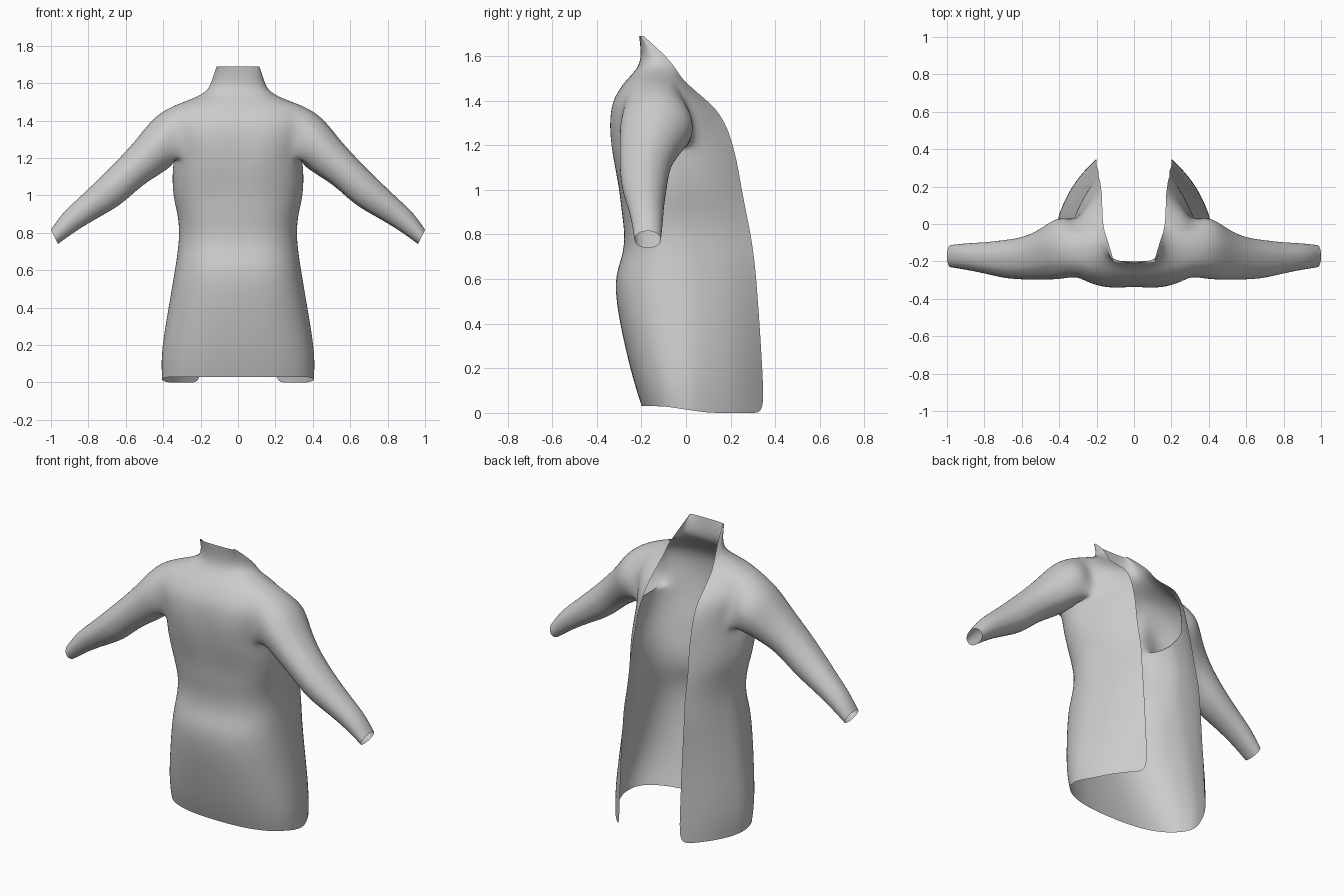
import bpy, bmesh, math
from mathutils import Vector

cube = bpy.data.objects.get("Cube")
if cube:
    bpy.data.objects.remove(cube, do_unlink=True)

cloth = bpy.data.materials.new("light grey cloth")
cloth.use_nodes = True
GREY = (0.6, 0.6, 0.6, 1)
cloth.diffuse_color = GREY
cloth.node_tree.nodes["Principled BSDF"].inputs["Base Color"].default_value = GREY

# Horizontal slices: height, front y, half width, side y, open edge y, open edge x
SLICES = [
    (0, -.2, .41, .02, .35, .2),
    (.15, -.24, .418, .02, .345, .2),
    (.4, -.3, .375, .01, .33, .2),
    (.6, -.328, .34, 0, .315, .2),
    (.7, -.285, .325, -.01, .305, .2),
    (.8, -.275, .315, -.02, .29, .19),
    (.9, -.29, .325, -.04, .27, .19),
    (1, -.3, .352, -.05, .25, .19),
    (1.12, -.33, .355, -.08, .23, .18),
    (1.2, -.345, .345, -.1, .21, .18),
    (1.28, -.352, .36, -.12, .185, .175),
    (1.36, -.345, .385, -.13, .14, .17),
    (1.42, -.325, .385, -.13, .07, .17),
    (1.48, -.28, .35, -.125, 0, .165),
    (1.51, -.25, .26, -.12, -.025, .16),
    (1.55, -.215, .17, -.11, -.05, .155),
    (1.6, -.2, .143, -.12, -.09, .14),
    (1.69, -.21, .115, -.2, -.19, .11),
]
# Sleeve rings: top x, top z, bottom x, bottom z, front y, back y
SLEEVE = [
    (.45, 1.42, .34, 1.165, -.3, .055),
    (.53, 1.31, .42, 1.11, -.3, -.01),
    (.63, 1.2, .52, 1.05, -.3, -.065),
    (.74, 1.09, .62, .95, -.295, -.08),
    (.85, .985, .74, .885, -.265, -.095),
    (.94, .905, .86, .815, -.245, -.1),
    (1, .815, .962, .74, -.232, -.11),
]
BACK, FRONT = 5, 7                 # columns behind and before the side line
HOLE_ROWS = (9, 13)                # armhole between these slices
HOLE_COLS = (BACK - 2, BACK + 3)


def slice_points(z, front, half, side, edge_y, edge_x):
    """One half of a slice, from the open back edge round to the centre front."""
    points = []
    for i in range(BACK):
        t = i / BACK
        bulge = 0.1 * (half - edge_x) * math.sin(math.pi * t)
        points.append((edge_x + (half - edge_x) * t + bulge,
                       edge_y + (side - edge_y) * t + bulge))
    for i in range(FRONT + 1):
        a = math.pi / 2 * i / FRONT
        x = half * max(math.cos(a), 0) ** 0.8 if i < FRONT else 0
        y = side + (front - side) * math.sin(a) ** 0.8
        # shallow hollow down the middle of the chest
        chest = max(0, 1 - abs(z - 1.25) / 0.25)
        y += 0.02 * chest * math.exp(-(x / 0.07) ** 2)
        points.append((x, y))
    result = []
    for x, y in points:
        lift = 0.03 * min(1, max(0, (0.1 - y) / 0.2)) if z == 0 else 0
        result.append(Vector((x, y, z + lift)))
    return result


bm = bmesh.new()

# Body and collar, leaving the armhole open
grid = [[bm.verts.new(p) for p in slice_points(*s)] for s in SLICES]
r0, r1 = HOLE_ROWS
c0, c1 = HOLE_COLS
for r in range(len(grid) - 1):
    for c in range(BACK + FRONT):
        if r0 <= r < r1 and c0 <= c < c1:
            continue
        bm.faces.new((grid[r][c + 1], grid[r][c], grid[r + 1][c], grid[r + 1][c + 1]))

# Armhole loop
loop = [grid[r0][c] for c in range(c0, c1)]
loop += [grid[r][c1] for r in range(r0, r1)]
loop += [grid[r1][c] for c in range(c1, c0, -1)]
loop += [grid[r][c0] for r in range(r1, r0, -1)]
ys = [v.co.y for v in loop]
zs = [v.co.z for v in loop]
mid_y, mid_z = (min(ys) + max(ys)) / 2, (min(zs) + max(zs)) / 2
wide, tall = max(ys) - min(ys), max(zs) - min(zs)
angles = [math.atan2((v.co.y - mid_y) / wide, (v.co.z - mid_z) / tall) for v in loop]

# Sleeve, grown from the armhole to an open cuff
previous = loop
for tx, tz, bx, bz, front, back in SLEEVE:
    centre = Vector(((tx + bx) / 2, (front + back) / 2, (tz + bz) / 2))
    up = Vector(((tx - bx) / 2, 0, (tz - bz) / 2)) * 1.02
    across = Vector((0, (back - front) / 2, 0)) * 1.02
    ring = [bm.verts.new(centre + up * math.cos(a) + across * math.sin(a)) for a in angles]
    for i in range(len(ring)):
        j = (i + 1) % len(ring)
        bm.faces.new((previous[i], previous[j], ring[j], ring[i]))
    previous = ring

bmesh.ops.recalc_face_normals(bm, faces=bm.faces)
# Make the outside of the cloth face outward
bm.faces.ensure_lookup_table()
chest_face = min(bm.faces, key=lambda f: f.calc_center_median().y)
if chest_face.normal.y > 0:
    bmesh.ops.reverse_faces(bm, faces=bm.faces)

mesh = bpy.data.meshes.new("coat")
bm.to_mesh(mesh)
bm.free()
mesh.materials.append(cloth)
coat = bpy.data.objects.new("coat", mesh)
bpy.context.collection.objects.link(coat)
for polygon in mesh.polygons:
    polygon.use_smooth = True

mirror = coat.modifiers.new("mirror", 'MIRROR')
mirror.use_clip = True
mirror.merge_threshold = 0.001
smooth = coat.modifiers.new("smooth", 'SUBSURF')
smooth.levels = smooth.render_levels = 2
